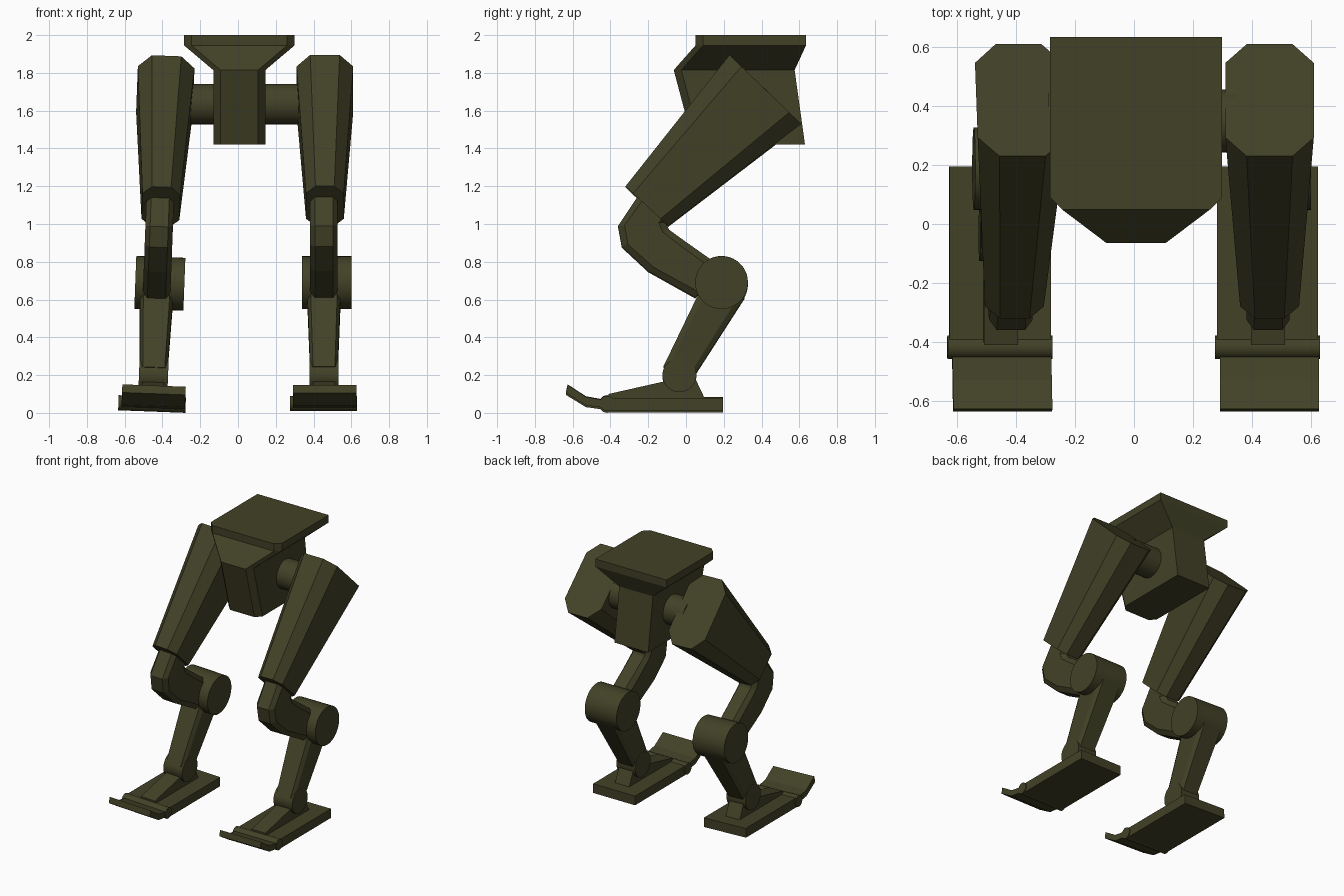
import bpy, bmesh, math
from mathutils import Matrix, Vector

if "Cube" in bpy.data.objects:
    bpy.data.objects.remove(bpy.data.objects["Cube"])

olive = bpy.data.materials.new("olive_drab")
olive.diffuse_color = (0.055, 0.053, 0.020, 1)
olive.use_nodes = True
olive.node_tree.nodes["Principled BSDF"].inputs["Base Color"].default_value = olive.diffuse_color


def finish(name, bm, matrix):
    bmesh.ops.recalc_face_normals(bm, faces=bm.faces)
    me = bpy.data.meshes.new(name)
    bm.to_mesh(me)
    bm.free()
    me.materials.append(olive)
    ob = bpy.data.objects.new(name, me)
    bpy.context.collection.objects.link(ob)
    ob.matrix_world = matrix
    return ob


def loft(name, rings, matrix=Matrix()):
    """Skin matching rings of points and cap both ends."""
    bm = bmesh.new()
    vs = [[bm.verts.new(p) for p in r] for r in rings]
    n = len(vs[0])
    for a, b in zip(vs, vs[1:]):
        for i in range(n):
            j = (i + 1) % n
            bm.faces.new((a[i], a[j], b[j], b[i]))
    bm.faces.new(vs[0])
    bm.faces.new(vs[-1])
    return finish(name, bm, matrix)


def octagon(front, back, hw, cx, cv, x=0.0):
    """Chamfered section from a front to a back point given as (y, z)."""
    f, b = Vector(front), Vector(back)
    d = (b - f).normalized() * cv
    out = []
    for s, p in ((hw - cx, f), (hw, f + d), (hw, b - d), (hw - cx, b),
                 (cx - hw, b), (-hw, b - d), (-hw, f + d), (cx - hw, f)):
        out.append((x + s, p.x, p.y))
    return out


def extrude(name, profile, x0, x1, matrix):
    return loft(name, [[(x, y, z) for y, z in profile] for x in (x0, x1)], matrix)


def barrel(name, y, z, r, x0, x1, matrix=Matrix(), n=40):
    ring = [(y + r * math.cos(2 * math.pi * i / n), z + r * math.sin(2 * math.pi * i / n))
            for i in range(n)]
    ob = extrude(name, ring, x0, x1, matrix)
    bpy.context.view_layer.objects.active = ob
    ob.select_set(True)
    bpy.ops.object.shade_smooth_by_angle(angle=math.radians(30))
    ob.select_set(False)


# Pelvis: thin plate on top, tapering into a chamfered block
def pelvis_ring(z, hx, fx, yf, yc, yb, c=0.007):
    return [(c - fx, yf, z), (c + fx, yf, z), (c + hx, yc, z),
            (c + hx, yb, z), (c - hx, yb, z), (c - hx, yc, z)]


loft("pelvis", [
    pelvis_ring(2.0, .292, .252, .05, .09, .635),
    pelvis_ring(1.945, .292, .252, .05, .09, .635),
    pelvis_ring(1.815, .138, .10, -.065, -.025, .575),
    pelvis_ring(1.42, .138, .10, .04, .08, .63)])
barrel("hip_axle", .35, 1.635, .107, -.29, .35)


def leg(side, m):
    # Thigh: wide chamfered block narrowing towards the knee
    loft(side + "_thigh", [
        octagon((.23, 1.895), (.61, 1.53), .15, .072, .088, .005),
        octagon((-.32, 1.20), (-.095, .99), .10, .05, .055, .005)], m)
    # Bent knee
    loft(side + "_knee", [
        octagon((-.22, 1.20), (-.05, 1.05), .073, .025, .035),
        octagon((-.36, .99), (-.11, 1.01), .073, .025, .035),
        octagon((-.34, .88), (-.09, .97), .073, .025, .035),
        octagon((-.20, .75), (.0, .905), .073, .025, .035),
        octagon((.05, .61), (.17, .785), .073, .025, .035)], m)
    barrel(side + "_hock_barrel", .188, .69, .14, -.115, .145, m)
    # Shin and ankle
    loft(side + "_shin", [
        octagon((.095, .69), (.31, .61), .09, .018, .03),
        octagon((-.12, .245), (.04, .19), .073, .015, .025)], m)
    barrel(side + "_ankle", -.035, .20, .09, -.077, .077, m)
    # Foot with hinged, upturned toe
    extrude(side + "_ankle_bracket",
            [(.10, .075), (.05, .18), (-.10, .17), (-.41, .10), (-.41, .075)], -.058, .058, m)
    extrude(side + "_sole", [(-.42, .012), (.195, .012), (.195, .08), (-.42, .08)], -.174, .17, m)
    barrel(side + "_toe_hinge", -.418, .05, .04, -.18, .176, m, 24)
    extrude(side + "_toe", [(-.627, .148), (-.53, .085), (-.42, .065), (-.42, .025),
                            (-.53, .04), (-.636, .105)], -.163, .173, m)


# Right leg upright, left leg leaning slightly inward
leg("right", Matrix.Translation((.455, 0, 0)))
leg("left", Matrix.Translation((-.455, 0, -.003)) @ Matrix.Rotation(.038, 4, 'Y'))
